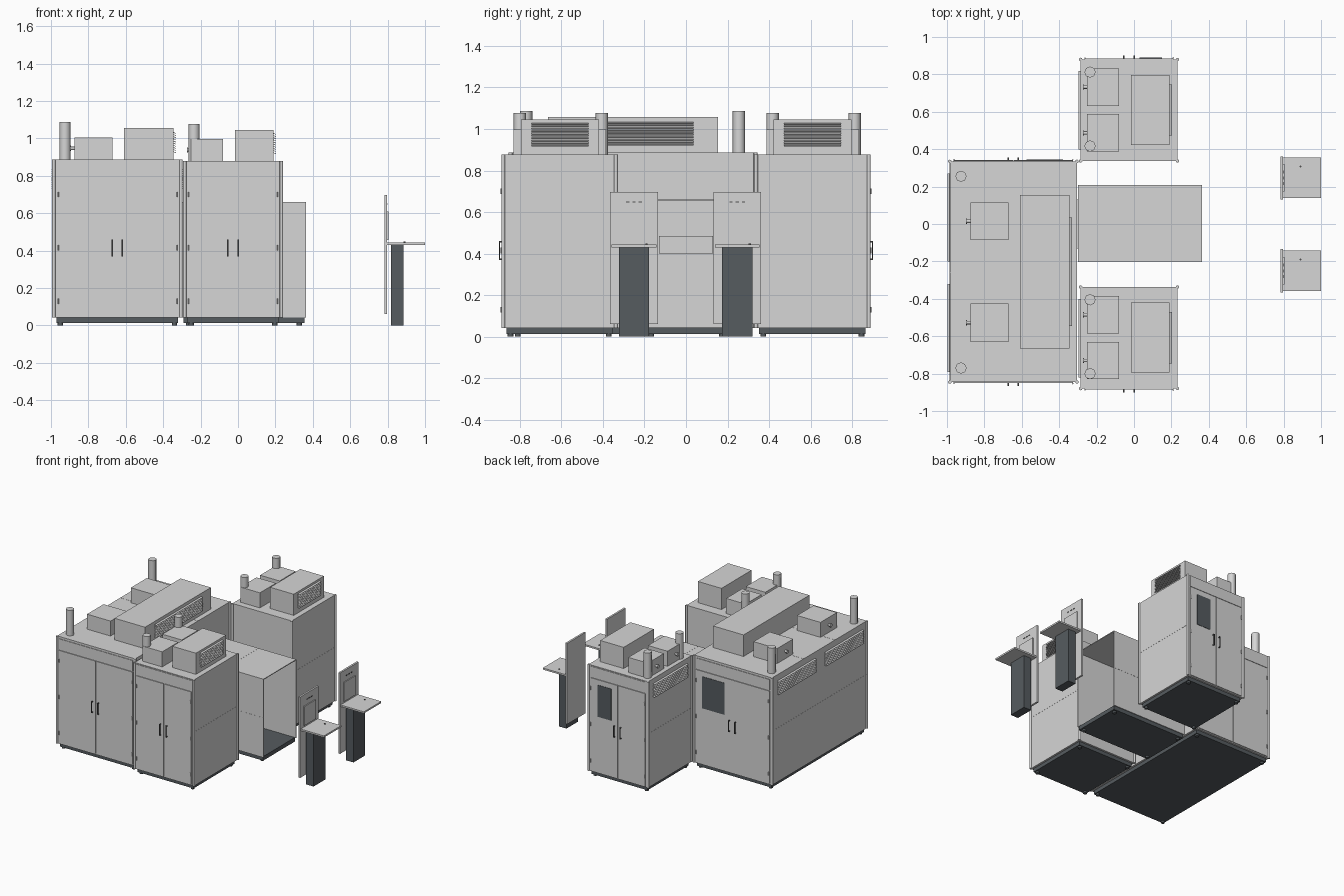
import bpy, bmesh, math
from mathutils import Matrix, Vector

if "Cube" in bpy.data.objects:
    bpy.data.objects.remove(bpy.data.objects["Cube"])


def material(name, rgb):
    m = bpy.data.materials.new(name)
    m.use_nodes = True
    m.diffuse_color = (*rgb, 1)
    m.node_tree.nodes["Principled BSDF"].inputs["Base Color"].default_value = (*rgb, 1)
    return m


GREY = material("panel grey", (0.67, 0.67, 0.67))
SLATE = material("slate", (0.092, 0.106, 0.115))
DARK = material("dark grey", (0.08, 0.08, 0.08))


def finish(name, bm, mat):
    me = bpy.data.meshes.new(name)
    bm.to_mesh(me)
    bm.free()
    me.materials.append(mat)
    ob = bpy.data.objects.new(name, me)
    bpy.context.collection.objects.link(ob)
    return ob


def box(name, xs, ys, zs, mat=GREY, tilt=0):
    """Box between the given x, y and z limits, optionally tilted about its y axis."""
    lo, hi = (Vector(corner) for corner in zip(xs, ys, zs))
    bm = bmesh.new()
    bmesh.ops.create_cube(bm, size=1, matrix=Matrix.Translation((lo + hi) / 2)
                          @ Matrix.Rotation(tilt, 4, 'Y')
                          @ Matrix.Diagonal((*(hi - lo), 1)))
    return finish(name, bm, mat)


def cylinder(name, centre, radius, length, mat=GREY, sides=12, axis='Z'):
    turn = Matrix.Rotation(math.pi / 2, 4, 'Y') if axis == 'X' else Matrix()
    bm = bmesh.new()
    bmesh.ops.create_cone(bm, cap_ends=True, segments=sides, radius1=radius, radius2=radius,
                          depth=length, matrix=Matrix.Translation(centre) @ turn)
    # Smooth sides, sharp rims
    caps = [f for f in bm.faces if len(f.verts) == sides]
    for f in bm.faces:
        f.smooth = f not in caps
    for f in caps:
        for e in f.edges:
            e.smooth = False
    return finish(name, bm, mat)


def louvre(name, x, side, ys, zs, count=10):
    """Tilted slats on a face that looks along x."""
    step = (zs[1] - zs[0]) / count
    for i in range(count):
        z = zs[0] + (i + 0.5) * step
        box(name + "_slat", (x - 0.007, x + 0.007), ys, (z - 0.0015, z + 0.0015), GREY, side * 0.4)


def doors(name, x0, x1, y, side, window=None):
    """Double doors with hinges and handles on a face that looks along y."""
    mid = (x0 + x1) / 2
    out = lambda d: sorted((y, y + side * d))
    top = 0.78
    box(name + "_header", (x0, x1), out(0.004), (top + 0.006, 0.87))
    for s, edge in ((-1, x0), (1, x1)):
        box(name + "_leaf", sorted((mid + s * 0.003, edge)), out(0.006), (0.05, top))
        for z in (0.13, 0.415, 0.7):
            cylinder(name + "_hinge", (edge - s * 0.003, y + side * 0.008, z), 0.004, 0.028, GREY, 8)
        hx = mid + s * 0.027
        box(name + "_handle", (hx - 0.004, hx + 0.004), sorted((y + side * 0.016, y + side * 0.02)),
            (0.37, 0.46), DARK)
        for z in (0.373, 0.457):
            box(name + "_handle_stem", (hx - 0.004, hx + 0.004), out(0.017), (z - 0.003, z + 0.003), DARK)
    if window:
        box(name + "_window", window, out(0.009), (0.49, 0.74), SLATE)


def plinth(name, xs, ys, inset=0.015):
    box(name + "_plinth", (xs[0] + inset, xs[1] - inset), (ys[0] + inset, ys[1] - inset), (0.013, 0.045), SLATE)
    for x in (xs[0] + 0.035, xs[1] - 0.035):
        for y in (ys[0] + 0.035, ys[1] - 0.035):
            cylinder(name + "_foot", (x, y, 0.009), 0.014, 0.018, SLATE)


def cabinet(name, xs, ys, top):
    box(name + "_body", xs, ys, (0.042, top))
    plinth(name, xs, ys)
    for x in xs:
        for y in ys:
            cylinder(name + "_corner_post", (x, y, (top + 0.042) / 2), 0.009, top - 0.042)
        box(name + "_side_seam", (x - 0.001, x + 0.001), ys, (0.462, 0.467))


def blower(name, xs, ys, base, top):
    """Small roof unit with a round port on its left end."""
    box(name, xs, ys, (base, top))
    y, z = (ys[0] + ys[1]) / 2, base + 0.06
    cylinder(name + "_port", (xs[0] - 0.01, y, z), 0.009, 0.02, GREY, 12, 'X')
    cylinder(name + "_port_flange", (xs[0] - 0.02, y, z), 0.014, 0.006, GREY, 12, 'X')


# Large cabinet
XL, YL, TL = (-0.985, -0.305), (-0.845, 0.335), 0.887
cabinet("large_cabinet", XL, YL, TL)
doors("large_front_door", XL[0] + 0.02, XL[1] - 0.02, YL[0], -1)
doors("large_back_door", XL[0] + 0.02, XL[1] - 0.02, YL[1], 1, (-0.575, -0.38))
for y in (-0.06, -0.45):
    box("large_roof_seam", XL, (y - 0.002, y + 0.002), (TL, TL + 0.001))
for x, y in ((XL[0], -0.26), (XL[1], -0.16)):
    box("large_side_vertical_seam", (x - 0.001, x + 0.001), (y - 0.001, y + 0.001), (0.045, TL))
for ys in ((-0.2, 0.27), (-0.79, -0.32)):
    louvre("large_side_vent", -0.991, -1, ys, (0.73, 0.84))
box("large_roof_unit", (-0.61, -0.345), (-0.665, 0.155), (TL, 1.057))
louvre("large_roof_vent", -0.338, 1, (-0.545, 0.035), (0.92, 1.035))
for ys in ((-0.085, 0.115), (-0.63, -0.425)):
    blower("large_blower", (-0.875, -0.67), ys, TL, 1.005)
for y in (0.255, -0.77):
    cylinder("large_exhaust_pipe", (-0.925, y, 0.985), 0.03, 0.205, GREY, 8)

# Pair of small cabinets
XS, TS = (-0.285, 0.232), 0.878
for name, y0 in (("front_cabinet", -0.88), ("back_cabinet", 0.337)):
    cabinet(name, XS, (y0, y0 + 0.543), TS)
    box(name + "_roof_unit", (-0.015, 0.19), (y0 + 0.085, y0 + 0.46), (TS, 1.045))
    louvre(name + "_roof_vent", 0.196, 1, (y0 + 0.135, y0 + 0.41), (0.915, 1.03))
    louvre(name + "_side_vent", -0.291, -1, (y0 + 0.06, y0 + 0.48), (0.73, 0.84))
    for d in (0.05, 0.295):
        blower(name + "_blower", (-0.25, -0.08), (y0 + d, y0 + d + 0.2), TS, 0.997)
    for d in (0.08, 0.475):
        cylinder(name + "_exhaust_pipe", (-0.235, y0 + d, 0.978), 0.03, 0.2, GREY, 8)
doors("front_cabinet_door", XS[0] + 0.02, XS[1] - 0.02, -0.88, -1)
doors("back_cabinet_door", XS[0] + 0.02, XS[1] - 0.02, 0.88, 1, (0.03, 0.15))

# Open-ended tunnel between the small cabinets
XT, YT = (-0.3, 0.363), (-0.202, 0.208)
plinth("tunnel", XT, YT, 0.008)
box("tunnel_roof", XT, YT, (0.654, 0.66))
for y, s in ((YT[0], 1), (YT[1], -1)):
    box("tunnel_wall", XT, sorted((y, y + s * 0.006)), (0.042, 0.656))
    box("tunnel_wall_seam", XT, (y - 0.001, y + 0.001), (0.353, 0.356))
    box("tunnel_upright_seam", (0.034, 0.036), (y - 0.001, y + 0.001), (0.045, 0.66))
box("tunnel_roof_seam", (0.034, 0.036), YT, (0.659, 0.661))
box("tunnel_transfer_hatch", (-0.305, -0.296), (-0.13, 0.13), (0.4, 0.485))
box("tunnel_hatch_seam", (-0.3, -0.295), (-0.072, -0.068), (0.4, 0.485))

# Two operator stands
for y in (-0.25, 0.247):
    box("stand_panel", (0.782, 0.797), (y - 0.115, y + 0.115), (0.06, 0.697))
    box("stand_screen", (0.797, 0.804), (y - 0.073, y + 0.073), (0.457, 0.608))
    for d in (-0.03, 0, 0.03):
        box("stand_button", (0.797, 0.8), (y + d - 0.008, y + d + 0.008), (0.646, 0.652), DARK)
    box("stand_shelf", (0.795, 1.0), (y - 0.108, y + 0.108), (0.43, 0.443))
    box("stand_post", (0.818, 0.885), (y - 0.073, y + 0.073), (0, 0.43), SLATE)
    cylinder("stand_shelf_button", (0.89, y + 0.06, 0.445), 0.005, 0.006, DARK)
